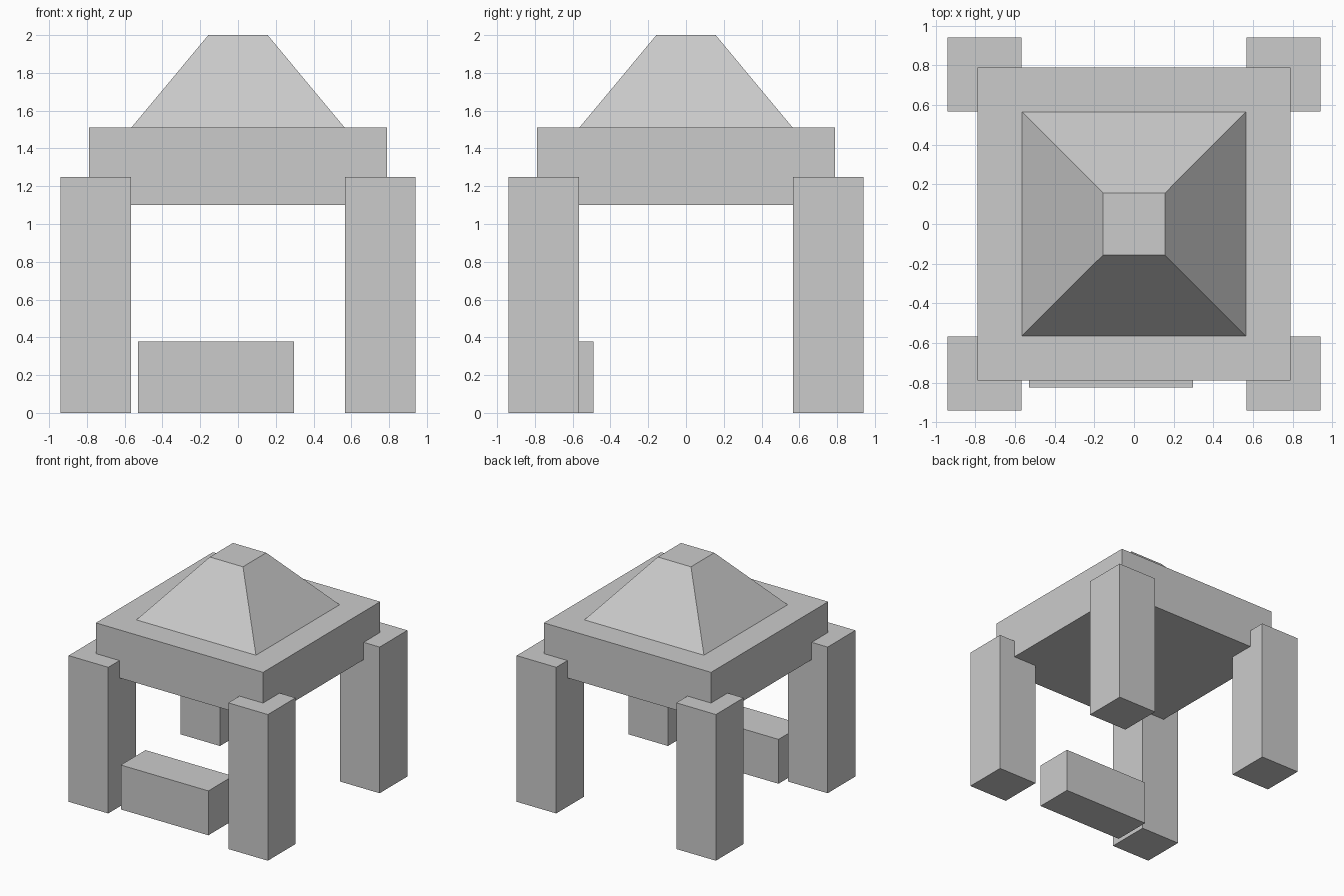
import bpy
import bmesh

if "Cube" in bpy.data.objects:
    bpy.data.objects.remove(bpy.data.objects["Cube"])


def block(name, x, y, z, top_scale=1.0):
    """Box from (min, max) ranges; top_scale tapers the top face."""
    bm = bmesh.new()
    bmesh.ops.create_cube(bm, size=1)
    for v in bm.verts:
        s = top_scale if v.co.z > 0 else 1.0
        v.co.x = sum(x) / 2 + v.co.x * (x[1] - x[0]) * s
        v.co.y = sum(y) / 2 + v.co.y * (y[1] - y[0]) * s
        v.co.z = z[1] if v.co.z > 0 else z[0]
    mesh = bpy.data.meshes.new(name)
    bm.to_mesh(mesh)
    bm.free()
    obj = bpy.data.objects.new(name, mesh)
    bpy.context.collection.objects.link(obj)
    return obj


# Four corner pillars
for side, sx in (("left", -1), ("right", 1)):
    for end, sy in (("front", -1), ("back", 1)):
        xr = sorted((sx * 0.567, sx * 0.941))
        yr = sorted((sy * 0.567, sy * 0.941))
        block(f"{end}_{side}_pillar", xr, yr, (0, 1.248))

# Roof slab resting in the pillars
block("roof_slab", (-0.79, 0.79), (-0.79, 0.79), (1.10, 1.51))

# Truncated pyramid roof
block("roof_peak", (-0.565, 0.565), (-0.565, 0.565), (1.51, 2.0), 0.157 / 0.565)

# Low counter between the front pillars
block("front_counter", (-0.53, 0.297), (-0.824, -0.491), (0, 0.379))
